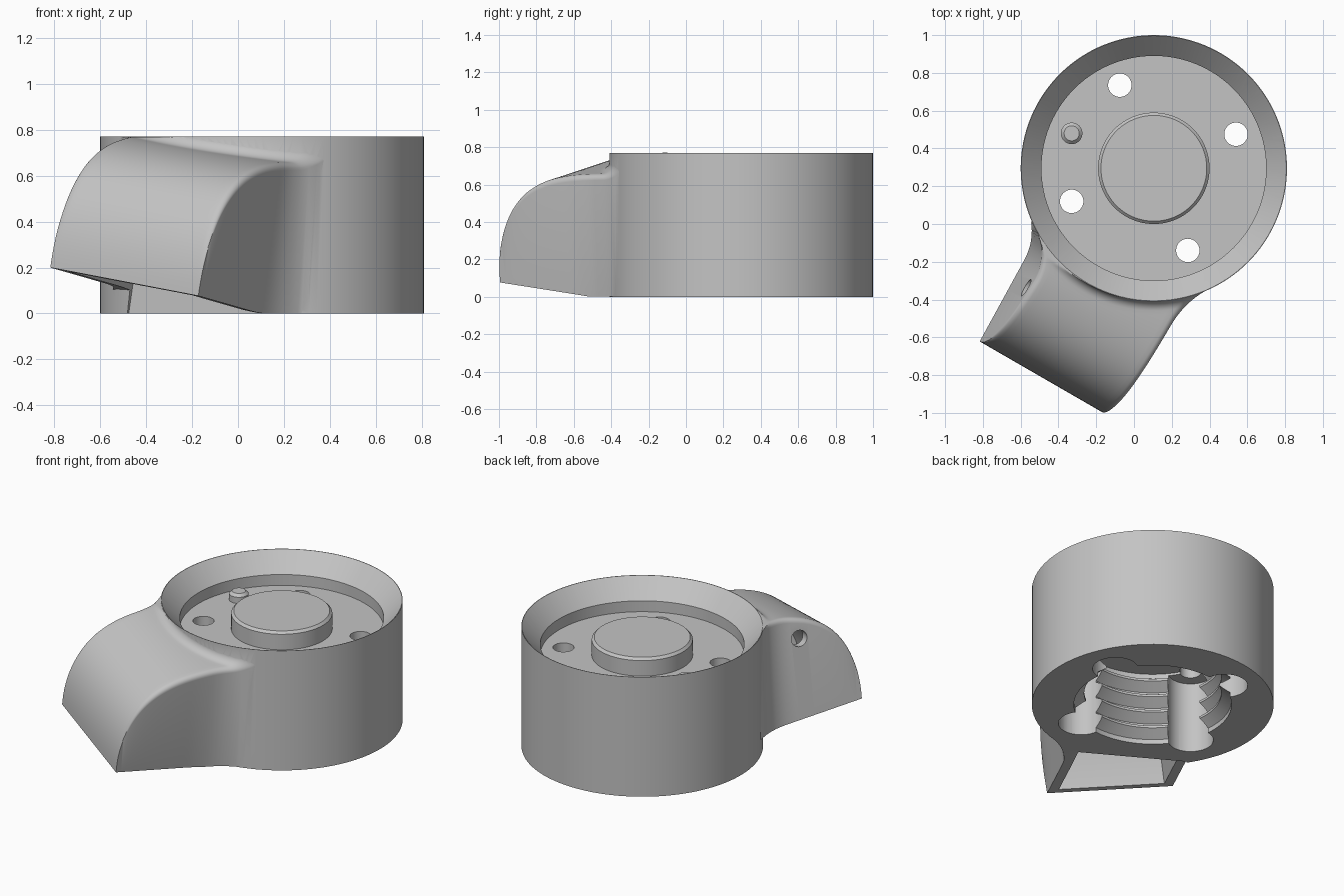
import bpy, bmesh, math
from mathutils import Vector

if "Cube" in bpy.data.objects:
    bpy.data.objects.remove(bpy.data.objects["Cube"])

CX, CY, R = 0.105, 0.295, 0.705        # drum axis and radius
ROLL = math.radians(9.4)               # sideways tilt of the spout
WIDTH, TIP, FILLET = 0.754, 1.255, 0.05  # spout width, reach and top fillet

grey = bpy.data.materials.new("grey plastic")
grey.diffuse_color = (0.55, 0.55, 0.55, 1)
grey.use_nodes = True
grey.node_tree.nodes["Principled BSDF"].inputs["Base Color"].default_value = grey.diffuse_color


def finish(name, bm):
    bmesh.ops.remove_doubles(bm, verts=bm.verts, dist=1e-5)
    bmesh.ops.recalc_face_normals(bm, faces=bm.faces)
    me = bpy.data.meshes.new(name)
    bm.to_mesh(me)
    bm.free()
    me.materials.append(grey)
    ob = bpy.data.objects.new(name, me)
    bpy.context.collection.objects.link(ob)
    return ob


def lathe(name, profile, x=CX, y=CY, n=96):
    """Closed solid turned from (radius, z) points that start and end on the axis."""
    bm = bmesh.new()
    rings = []
    for r, z in profile:
        if r == 0:
            rings.append([bm.verts.new((x, y, z))] * n)
        else:
            rings.append([bm.verts.new((x + r * math.cos(2 * math.pi * k / n),
                                        y + r * math.sin(2 * math.pi * k / n), z)) for k in range(n)])
    for a, b in zip(rings, rings[1:]):
        for k in range(n):
            m = (k + 1) % n
            bm.faces.new(dict.fromkeys((a[k], a[m], b[m], b[k])))
    return finish(name, bm)


def rod(name, x, y, r, z0, z1):
    return lathe(name, [(0, z0), (r, z0), (r, z1), (0, z1)], x, y, 40)


def prism(name, ends):
    bm = bmesh.new()
    a, b = [[bm.verts.new(p) for p in e] for e in ends]
    bm.faces.new(a)
    bm.faces.new(b)
    for i in range(len(a)):
        k = (i + 1) % len(a)
        bm.faces.new((a[i], a[k], b[k], b[i]))
    return finish(name, bm)


def world(u, a, z):
    return Vector((CX - 0.5 * u + 0.866 * a, CY - 0.866 * u - 0.5 * a, z))


def rolled(v, h):
    """Across and up in the rolled spout to level across and height."""
    return (-0.34 + v * math.cos(ROLL) + h * math.sin(ROLL),
            0.2 - v * math.sin(ROLL) + h * math.cos(ROLL))


def spout_point(u, v, h):
    return world(u, *rolled(v, h))


def boolean(target, cutter, op):
    mod = target.modifiers.new(op, 'BOOLEAN')
    mod.operation, mod.solver, mod.object = op, 'EXACT', cutter
    bpy.ops.object.select_all(action='DESELECT')
    bpy.context.view_layer.objects.active = target
    target.select_set(True)
    bpy.ops.object.modifier_apply(modifier=mod.name)
    bpy.data.objects.remove(cutter)


def flare(u, side, rho):
    """Extra width where a side wall blends tangentially into the drum."""
    r = R - 0.003
    uc = math.sqrt((r + rho) ** 2 - (side + rho) ** 2)
    d = max(0, uc - max(u, uc * r / (r + rho)))
    return rho - math.sqrt(rho * rho - d * d)


def top_height(u):
    t = min(max((u - 0.4) / (TIP - 0.4), 0), 1)
    return 0.585 * (1 - t ** 4) ** 0.44


def hood(u, v, e):
    """Top and bottom points of the hood at a station; e insets the rounded rim."""
    s = v / WIDTH
    pts = []
    low = -0.14 * (TIP - u)
    full = top_height(u)
    for h in (max(full - e * min(1, full / 0.3), low), low):
        a, z = rolled(v, h)
        left, right = -rolled(0, h)[0], rolled(WIDTH, h)[0]
        a += s * flare(u, right, 0.49) - (1 - s) * flare(u, left, 0.3)
        pts.append(world(u, a, z))
    pts[1].z = max(pts[1].z, 0.001)
    return pts


def station(v, e, r):
    """Outward distance at which a column comes within r of the drum axis."""
    lo, hi = 0.3, 1.1
    for _ in range(30):
        mid = (lo + hi) / 2
        p = hood(mid, v, e)[0]
        if math.hypot(p.x - CX, p.y - CY) > r:
            hi = mid
        else:
            lo = mid
    return hi


def spout():
    """Curved hood with rounded rims, blended into the drum."""
    bm = bmesh.new()
    rim = 0.03
    edge = [(rim * (1 - math.cos(a)), rim * (1 - math.sin(a)))
            for a in [math.pi / 10 * k for k in range(6)]]
    cols = edge + [(rim + (WIDTH - 2 * rim) * k / 28, 0) for k in range(1, 28)]
    cols += [(WIDTH - v, e) for v, e in reversed(edge)]
    tops, bots = [], []
    for v, e in cols:
        start = station(v, e, R + FILLET - 0.001)
        rows = [(TIP - (TIP - start) * (k / 45) ** 1.9, 0, 0.79) for k in range(46)]
        for k in range(1, 9):
            t = math.pi / 16 * k
            rows.append((station(v, e, R - 0.001 + FILLET * (1 - math.sin(t))),
                         FILLET * (1 - math.cos(t)), 0.769))
        end = rows[-1][0]
        rows += [(end - 0.03, FILLET, 0.76), (min(0.3, end - 0.05), FILLET, 0.76)]
        top, bot = [], []
        for u, lift, cap in rows:
            p, q = hood(u, v, e)
            p.z = min(p.z + lift, max(cap, p.z) if cap > 0.765 else cap)
            top.append(bm.verts.new(p))
            bot.append(bm.verts.new(q))
        tops.append(top)
        bots.append(bot)
    m = len(tops[0])
    for grid in (tops, bots):
        for a, b in zip(grid, grid[1:]):
            for i in range(m - 1):
                bm.faces.new((a[i], a[i + 1], b[i + 1], b[i]))
    for j in (0, -1):
        for i in range(m - 1):
            bm.faces.new((tops[j][i], tops[j][i + 1], bots[j][i + 1], bots[j][i]))
    for a, b, c, d in zip(tops, tops[1:], bots[1:], bots):
        for i in (0, -1):
            bm.faces.new((a[i], b[i], c[i], d[i]))
    return finish("spout", bm)


# Drum and spout
body = lathe("drum_body", [(0, 0), (R, 0), (R, 0.77), (0, 0.77)], n=128)
boolean(body, spout(), 'UNION')

# Dished top recess that leaves a central boss
boolean(body, lathe("recess_cutter", [(0, 0.70), (0.28, 0.70), (0.295, 0.685), (0.295, 0.585),
        (0.595, 0.585), (0.595, 0.655), (0.702, 0.77), (0.702, 0.9), (0, 0.9)]), 'DIFFERENCE')

# Threaded bore from below
thread = [(0, -0.1), (0.46, -0.1), (0.46, 0.03)]
for k in range(4):
    z = 0.03 + 0.105 * k
    thread += [(0.40, z + 0.045), (0.40, z + 0.06), (0.46, z + 0.095), (0.46, z + 0.105)]
boolean(body, lathe("bore_cutter", thread + [(0.46, 0.47), (0, 0.47)]), 'DIFFERENCE')

# Four screw holes with wide counterbores underneath
for x, y in [(-0.075, 0.735), (0.54, 0.475), (-0.33, 0.12), (0.285, -0.14)]:
    boolean(body, rod("counterbore_cutter", x, y, 0.133, -0.1, 0.455), 'DIFFERENCE')
    boolean(body, rod("screw_hole_cutter", x, y, 0.062, 0.3, 0.68), 'DIFFERENCE')

# Hollow spout, open underneath, with a side hole
hollow = [(1.205, -0.3), (1.205, 0.02), (1.165, 0.2), (1.11, 0.35), (1.0, 0.45),
          (0.86, 0.5), (0.74, 0.5), (0.62, 0.4), (0.62, -0.3)]
boolean(body, prism("hollow_cutter", [[spout_point(u, v, h) for u, h in hollow]
                                      for v in (0.06, WIDTH - 0.06)]), 'DIFFERENCE')
ring = [(0.885 + 0.05 * math.cos(k * math.pi / 16), 0.435 + 0.05 * math.sin(k * math.pi / 16))
        for k in range(32)]
boolean(body, prism("side_hole_cutter", [[spout_point(u, v, h) for u, h in ring]
                                         for v in (-0.15, 0.15)]), 'DIFFERENCE')

# Locating pin on the recess floor
pin = lathe("locating_pin", [(0, 0.57), (0.057, 0.57), (0.057, 0.625), (0.04, 0.642), (0, 0.642)],
            -0.33, 0.48, 40)

for ob in (body, pin):
    bpy.ops.object.select_all(action='DESELECT')
    bpy.context.view_layer.objects.active = ob
    ob.select_set(True)
    bpy.ops.object.shade_smooth_by_angle(angle=math.radians(30))
